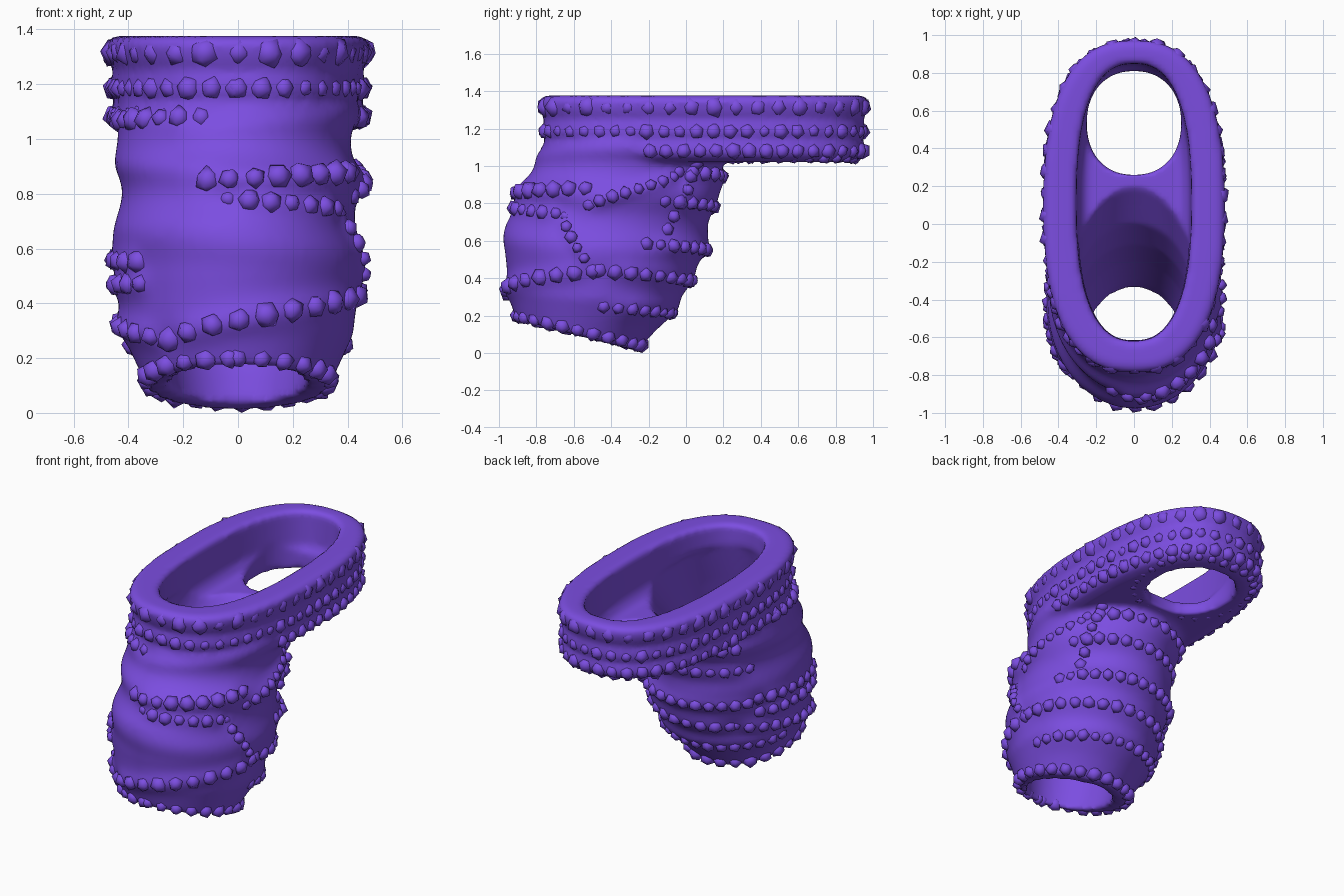
import bpy, bmesh, math, random
from mathutils import Vector, Euler

random.seed(4)
if "Cube" in bpy.data.objects:
    bpy.data.objects.remove(bpy.data.objects["Cube"])

purple = bpy.data.materials.new("purple")
purple.use_nodes = True
COLOUR = (0.2, 0.075, 0.75, 1)
purple.diffuse_color = COLOUR
purple.node_tree.nodes["Principled BSDF"].inputs["Base Color"].default_value = COLOUR

# Tilted sections: front y, front z, back y, back z, half width
OUTER = [(-.91, .18, -.26, .01, .33), (-.95, .32, -.05, .25, .42), (-.96, .5, .05, .45, .44),
         (-.94, .7, .10, .65, .425), (-.87, .85, .14, .85, .41), (-.80, 1.0, .18, 1.0, .41),
         (-.74, 1.15, .24, 1.12, .43), (-.72, 1.3, .24, 1.25, .42)]
INNER = [(-.88, .02, -.38, -.14, .22), (-.88, .25, -.31, .15, .26), (-.85, .5, -.2, .45, .29),
         (-.77, .75, -.11, .75, .30), (-.69, 1.0, .0, .93, .30), (-.62, 1.25, .24, 1.14, .30)]
# Swelling folds around the body: height, tilt, amount, width
FOLDS = [(.63, -.05, .03, .09), (.88, -.03, .04, .07), (1.05, .05, .02, .05)]
# Knob rows on the body: start and end angle, start and end height, size
ROWS = {
    "lower_front_beads": (-40, 90, .28, .47, .05),
    "lower_side_beads": (90, 220, .47, .43, .042),
    "lower_right_beads": (220, 320, .43, .28, .042),
    "lower_back_beads": (100, 260, .3, .3, .038),
    "right_beads_low": (-120, -45, .5, .48, .042),
    "right_beads_high": (-120, -50, .6, .56, .042),
    "front_beads_high": (-15, 70, .85, .88, .045),
    "front_beads_low": (-5, 62, .78, .75, .04),
    "side_curl_beads": (62, 82, .74, .5, .034),
    "side_rise_beads": (75, 125, .8, .95, .036),
    "side_climb_beads": (128, 136, .7, 1.05, .04),
    "back_beads_high": (125, 235, .97, .92, .042),
    "back_beads_middle": (120, 240, .82, .78, .04),
    "back_beads_low": (115, 245, .62, .58, .038),
    "collar_beads_right": (-100, -18, 1.07, 1.08, .042),
}
# Rim profile: height, inset
RIM = [(1.02, .10), (1.035, .045), (1.07, .015), (1.11, .02), (1.14, .03), (1.18, .015),
       (1.22, .02), (1.25, .028), (1.29, .008), (1.34, .0), (1.365, .01), (1.376, .035)]


def ring_point(section, a, swell=0.0):
    yf, zf, yb, zb, w = section
    c = math.cos(a)
    return Vector(((w + swell) * math.sin(a),
                   (yf + yb) / 2 - ((yb - yf) / 2 + swell) * c,
                   zf + (zb - zf) * (1 - c) / 2))


def section_at(sections, v):
    """Section whose front edge is at height v."""
    for p, q in zip(sections, sections[1:]):
        if v <= q[1]:
            break
    t = (v - p[1]) / (q[1] - p[1])
    return [m + (n - m) * t for m, n in zip(p, q)]


def ridge(a, v):
    """Raised cord under each knob row, fading at its ends."""
    high = 0.0
    for a0, a1, v0, v1, size in ROWS.values():
        t = (math.degrees(a) - a0) % 360 / (a1 - a0)
        if t < 1:
            fade = min(1, 8 * min(t, 1 - t))
            high = max(high, fade * .022 * math.exp(-((v - v0 - (v1 - v0) * t) / size) ** 2))
    return high


def body_point(a, v, sink=0.0):
    swell = sum(amt * math.exp(-((v - h - tilt * math.sin(a)) / wide) ** 2)
                for h, tilt, amt, wide in FOLDS)
    return ring_point(section_at(OUTER, v), a, swell + ridge(a, v) - sink)


def oval_point(a, z, cy, rx, ry, power=2.5):
    s, c = math.sin(a), math.cos(a)
    k = 2 / power
    return Vector((rx * math.copysign(abs(s) ** k, s), cy - ry * math.copysign(abs(c) ** k, c), z))


def rim_point(a, z, inset=0.0):
    return oval_point(a, z, .095, .482 - inset, .88 - inset)


def make_object(name, bm):
    bmesh.ops.recalc_face_normals(bm, faces=bm.faces)
    mesh = bpy.data.meshes.new(name)
    bm.to_mesh(mesh)
    bm.free()
    mesh.materials.append(purple)
    obj = bpy.data.objects.new(name, mesh)
    bpy.context.scene.collection.objects.link(obj)
    return obj


def loft(name, levels, point, n=90):
    """Closed solid through rings given by point(angle, level)."""
    bm = bmesh.new()
    rings = [[bm.verts.new(point(math.tau * i / n, lv)) for i in range(n)] for lv in levels]
    for lo, hi in zip(rings, rings[1:]):
        for i in range(n):
            j = (i + 1) % n
            bm.faces.new((lo[i], lo[j], hi[j], hi[i]))
    bm.faces.new(rings[0][::-1])
    bm.faces.new(rings[-1])
    return make_object(name, bm)


# Solid masses
levels = [.18 + i * (1.3 - .18) / 50 for i in range(51)]
shell = loft("shell", levels, body_point)
rim = loft("rim_mass", RIM, lambda a, p: rim_point(a, *p))

# Hollow masses
tube = loft("tube_cutter", INNER, lambda a, s: ring_point(s, a))
cavity = loft("cavity_cutter", [(1.1, .05), (1.16, .01), (1.36, .0), (1.42, -.03)],
              lambda a, p: oval_point(a, p[0], .115, .305 - p[1], .735 - p[1]))
back_hole = loft("back_hole_cutter", [.85, 1.2], lambda a, z: oval_point(a, z, .535, .25, .275, 2.2))

# Join, hollow out and soften into one skin
for helper, operation in ((rim, 'UNION'), (tube, 'DIFFERENCE'), (cavity, 'DIFFERENCE'),
                          (back_hole, 'DIFFERENCE')):
    helper.hide_render = True
    mod = shell.modifiers.new(helper.name, 'BOOLEAN')
    mod.operation, mod.object, mod.solver = operation, helper, 'EXACT'
remesh = shell.modifiers.new("skin", 'REMESH')
remesh.mode, remesh.voxel_size = 'VOXEL', .02
soften = shell.modifiers.new("soften", 'SMOOTH')
soften.factor, soften.iterations = .5, 3

graph = bpy.context.evaluated_depsgraph_get()
skin = bpy.data.meshes.new_from_object(shell.evaluated_get(graph))
shell.modifiers.clear()
shell.data = skin
skin.materials.clear()
skin.materials.append(purple)
for poly in skin.polygons:
    poly.material_index = 0
    poly.use_smooth = True
for helper in (rim, tube, cavity, back_hole):
    bpy.data.objects.remove(helper)


def bead_row(name, points, size):
    """Row of irregular faceted knobs."""
    bm = bmesh.new()
    for p in points:
        made = bmesh.ops.create_icosphere(bm, subdivisions=1, radius=size * random.uniform(.85, 1.15))
        turn = Euler([random.uniform(0, math.tau) for _ in range(3)]).to_matrix()
        for v in made["verts"]:
            v.co = turn @ v.co * random.uniform(.92, 1.08) + p
            v.co.z = min(max(v.co.z, 0), 1.376)
    obj = make_object(name, bm)
    obj.data.shade_smooth()
    obj.data.set_sharp_from_angle(angle=math.radians(60))


def spaced(path, gap, steps=600):
    """Points at even distances along path(t), t from 0 to 1."""
    out = [path(0)]
    for i in range(1, steps):
        p = path(i / steps)
        if (p - out[-1]).length >= gap:
            out.append(p)
    return out


# Knobs around the rim: start and end angle, height, inset, size
for name, a0, a1, z, inset, size in (("rim_beads_top", 0, 360, 1.315, .035, .054),
                                     ("rim_beads_middle", 0, 360, 1.185, .035, .042),
                                     ("rim_beads_low", 75, 330, 1.08, .035, .042)):
    bead_row(name, spaced(lambda t: rim_point(math.radians(a0 + (a1 - a0) * t), z, inset),
                          size * 2), size)

# Knobs around the underside of the back hole
bead_row("back_hole_beads", spaced(lambda t: oval_point(math.tau * t, 1.045, .56, .34, .34), .08), .035)

# Knobs around the bottom edge
bead_row("hem_beads", spaced(lambda t: body_point(math.tau * t, .2, .01), .085), .043)

# Knobs along the body rows
for name, (a0, a1, v0, v1, size) in ROWS.items():
    bead_row(name, spaced(lambda t: body_point(math.radians(a0 + (a1 - a0) * t),
                                               v0 + (v1 - v0) * t, .014), size * 2), size)
